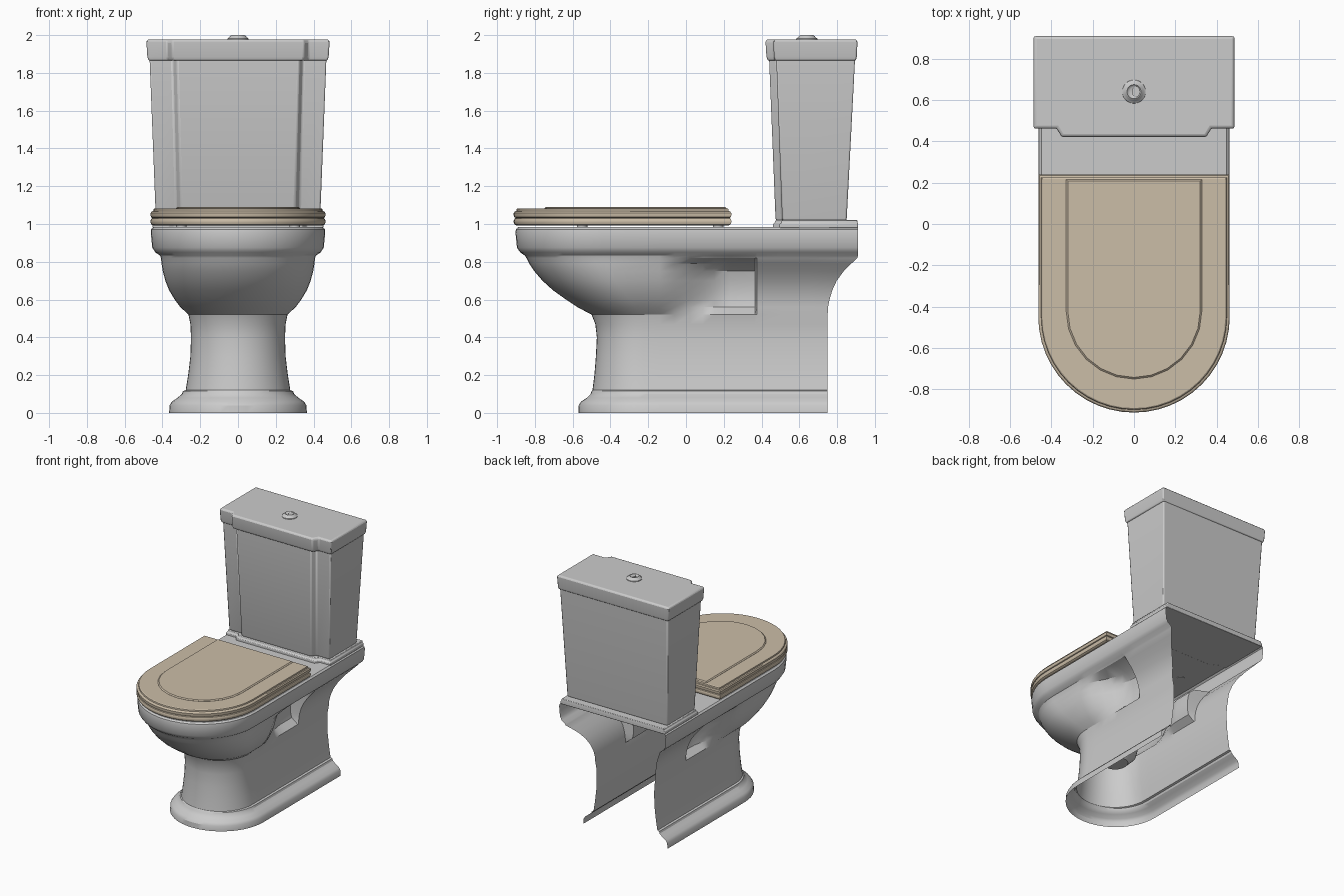
import bpy, bmesh, math

if "Cube" in bpy.data.objects:
    bpy.data.objects.remove(bpy.data.objects["Cube"])


def material(name, rgb):
    m = bpy.data.materials.new(name)
    m.use_nodes = True
    m.diffuse_color = (*rgb, 1)
    m.node_tree.nodes["Principled BSDF"].inputs["Base Color"].default_value = (*rgb, 1)
    return m


CERAMIC = material("grey ceramic", (0.6, 0.6, 0.6))
TAN = material("tan seat", (0.6, 0.51, 0.39))


def finish(name, bm, mat, angle=30, bevel=0):
    """Turn a bmesh into a smooth shaded object."""
    bmesh.ops.recalc_face_normals(bm, faces=bm.faces)
    mesh = bpy.data.meshes.new(name)
    bm.to_mesh(mesh)
    bm.free()
    mesh.materials.append(mat)
    obj = bpy.data.objects.new(name, mesh)
    bpy.context.collection.objects.link(obj)
    bpy.ops.object.select_all(action='DESELECT')
    obj.select_set(True)
    bpy.context.view_layer.objects.active = obj
    bpy.ops.object.shade_smooth_by_angle(angle=math.radians(angle))
    if bevel:
        mod = obj.modifiers.new("bevel", 'BEVEL')
        mod.width, mod.segments, mod.limit_method = bevel, 2, 'ANGLE'
        mod.angle_limit = math.radians(35)
    return obj


def loft(bm, rings, closed=True, caps=(False, False)):
    """Skin a stack of equal-length rings and return their vertices."""
    rows = [[bm.verts.new(p) for p in ring] for ring in rings]
    n = len(rows[0])
    for a, b in zip(rows, rows[1:]):
        for i in range(n if closed else n - 1):
            j = (i + 1) % n
            bm.faces.new((a[i], a[j], b[j], b[i]))
    for row, cap in zip((rows[0], rows[-1]), caps):
        if cap:
            bm.faces.new(row)
    return rows


def solid(name, rings, mat, bevel=0, angle=30):
    bm = bmesh.new()
    loft(bm, rings, caps=(True, True))
    return finish(name, bm, mat, angle, bevel)


def ellipse(z, rx, ry, cy, cx=0, n=32):
    return [(cx + rx * math.cos(2 * math.pi * i / n),
             cy + ry * math.sin(2 * math.pi * i / n), z) for i in range(n)]


def smooth(a, b, t):
    t = min(max((t - a) / (b - a), 0), 1)
    return t * t * (3 - 2 * t)


def u_ring(z, w, front, back, side=None, ys=(), arc=24):
    """U outline: round at the front, straight at the sides, ending at the back."""
    cy = front + w
    half = [(w * math.sin(math.pi / 2 * i / (arc // 2)),
             cy - w * math.cos(math.pi / 2 * i / (arc // 2))) for i in range(arc // 2 + 1)]
    half += [(side(y) if side else w, y) for y in (*ys, back)]
    return [(-x, y, z) for x, y in reversed(half[1:])] + [(x, y, z) for x, y in half]


# Pedestal and bowl: (height, half width, front, back, neck half width, rear half width)
SIDE_Y = (-.14, -.06, .02, .09, .15, .2, .235, .365, .375, .5, .65)
BODY = [
    (0, .365, -.57, .75), (.04, .362, -.568, .75), (.06, .35, -.555, .75),
    (.08, .32, -.525, .75), (.1, .297, -.505, .75), (.115, .292, -.5, .75),
    (.12, .277, -.495, .75), (.2, .264, -.485, .75), (.3, .252, -.477, .75),
    (.4, .249, -.472, .75), (.47, .252, -.48, .75), (.52, .262, -.5, .75),
    (.56, .305, -.575, .752, .21, .264), (.6, .335, -.635, .76, .2, .27),
    (.65, .365, -.705, .775, .2, .285), (.7, .385, -.76, .798, .205, .31),
    (.75, .398, -.803, .835, .22, .345), (.79, .405, -.83, .875, .27, .38),
    (.82, .408, -.845, .908, .4, .406), (.832, .412, -.852, .91),
    (.85, .438, -.878, .91), (.875, .454, -.895, .91), (.955, .462, -.903, .91),
    (.972, .46, -.9, .91), (.983, .447, -.888, .91),
]


def body_ring(z, w, front, back, neck=None, rear=None):
    neck, rear = neck or w, rear or w

    def side(y):
        return rear if y > .37 else w + (neck - w) * smooth(-.16, .235, y)
    return u_ring(z, w, front, back, side, SIDE_Y)


bm = bmesh.new()
top = loft(bm, [body_ring(*level) for level in BODY], closed=False)[-1]
# Basin hanging inside the bowl
basin = loft(bm, [ellipse(z, rx, ry, cy) for z, rx, ry, cy in [
    (.983, .33, .43, -.38), (.93, .35, .45, -.38), (.85, .34, .43, -.37),
    (.72, .3, .36, -.33), (.6, .23, .27, -.27), (.48, .17, .19, -.22),
    (.38, .14, .15, -.2), (.32, .08, .09, -.2)]], caps=(False, True))[0]
# Deck between the rim and the basin opening
rim = [bm.edges.get((a, b)) or bm.edges.new((a, b))
       for loop in (top, basin) for a, b in zip(loop, loop[1:] + loop[:1])]
bmesh.ops.triangle_fill(bm, use_beauty=True, edges=rim, normal=(0, 0, 1))
finish("bowl_and_pedestal", bm, CERAMIC)


# Cistern parts share an outline with a raised centre panel at the front
def tank_ring(z, w, back, side_front, front, c, slope=.025):
    half = [(c, front), (c + slope, side_front), (w, side_front), (w, back)]
    return [(x, y, z) for x, y in half] + [(-x, y, z) for x, y in reversed(half)]


solid("tank_plinth", [
    tank_ring(.978, .452, .91, .495, .46, .34),
    tank_ring(1.0, .452, .91, .495, .46, .34),
    tank_ring(1.006, .445, .909, .505, .47, .33),
    tank_ring(1.02, .443, .908, .507, .473, .33)], CERAMIC, .004)
solid("tank", [
    tank_ring(1.015, .43, .848, .515, .48, .297),
    tank_ring(1.03, .435, .851, .509, .474, .3),
    tank_ring(1.875, .468, .895, .478, .44, .322)], CERAMIC, .008)
solid("tank_lid", [
    tank_ring(1.865, .474, .899, .472, .433, .343),
    tank_ring(1.885, .48, .904, .466, .426, .348),
    tank_ring(1.965, .485, .908, .462, .421, .35),
    tank_ring(1.977, .478, .901, .469, .428, .345)], CERAMIC, .008)

# Flush button with an offset half-flush disc
solid("flush_button", [ellipse(z, r, r, .64) for z, r in [
    (1.97, .058), (1.982, .056), (1.988, .046), (1.994, .042), (2.0, .034),
    (1.995, .03), (1.99, .02)]], CERAMIC)
solid("half_flush_disc", [ellipse(z, .019, .026, .64, .009, 20) for z in (1.985, 1.998)], CERAMIC)


# Seat and cover: stacked U slabs with rounded edges, given as (height, inset)
def slab(name, levels, w=.463, front=-.912, back=.24, arc=24):
    solid(name, [u_ring(z, w - i, front + i, back - i, arc=arc) for z, i in levels], TAN)


slab("seat", [(.993, .012), (.998, .004), (1.008, 0), (1.018, 0), (1.028, .004), (1.033, .012)])
slab("seat_cover", [(1.031, .012), (1.036, .003), (1.045, 0), (1.058, 0), (1.066, .006),
                    (1.069, .014), (1.079, .016), (1.083, .022)])
slab("cover_panel", [(1.078, 0), (1.084, 0), (1.091, .008)], .328, -.75, .215, 12)

# Rubber-style feet and hinge blocks under the seat
for x, tag in ((.3, "left"), (-.3, "right")):
    for y, place in ((-.55, "front"), (.17, "rear")):
        solid(f"{tag}_{place}_seat_bumper",
              [ellipse(z, .028, .028, y, x, 16) for z in (.98, .996)], CERAMIC)
